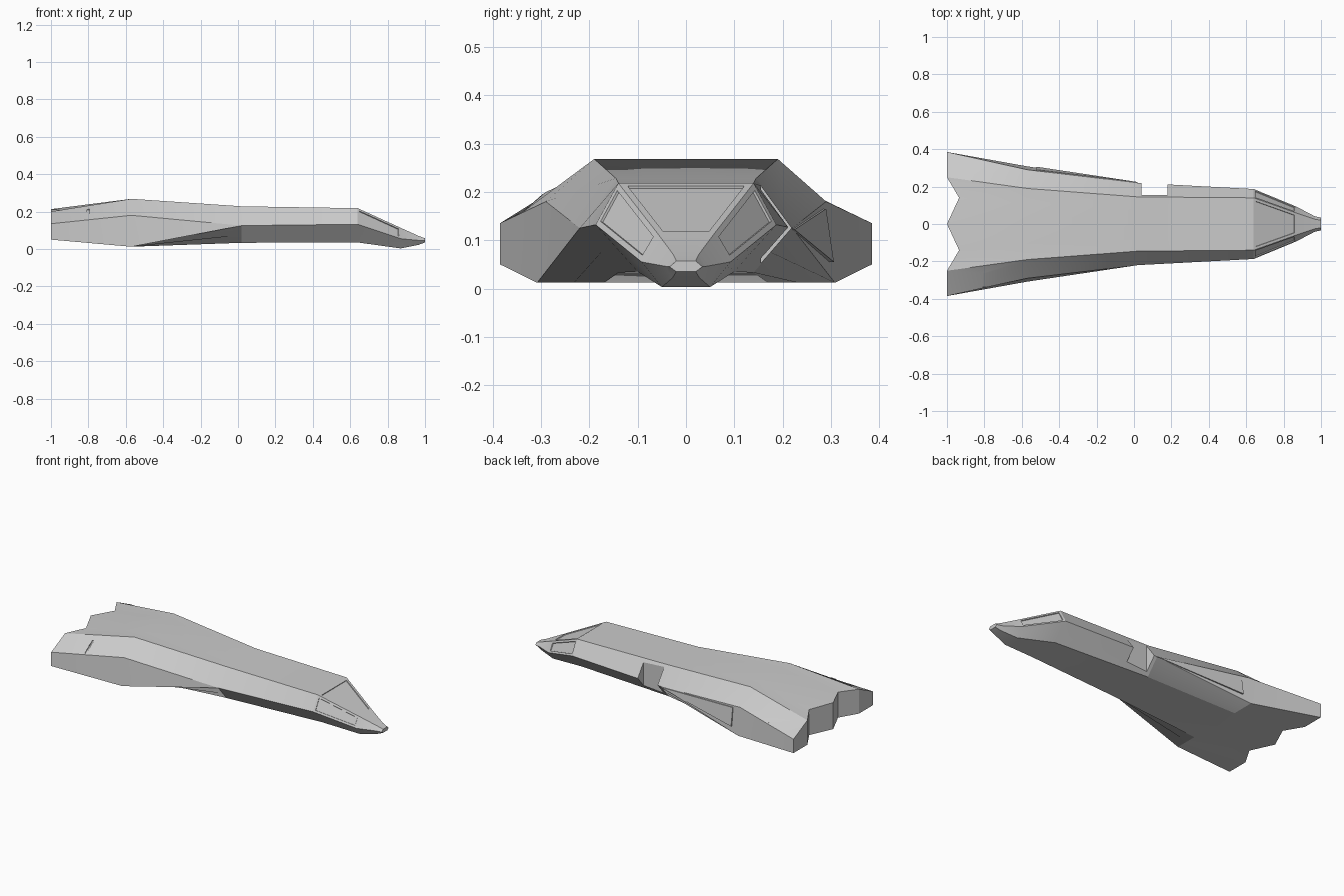
import bpy, bmesh, math
from mathutils import Vector

if "Cube" in bpy.data.objects:
    bpy.data.objects.remove(bpy.data.objects["Cube"])

# x, roof centre z, then half-section (y, z): roof edge, side ridge, lower edge, belly edge
STATIONS = [
    (-1.00, .213, (.25, .20), (.385, .135), (.385, .05), (.14, .05)),
    (-.57, .268, (.19, .268), (.29, .18), (.308, .012), (.17, .012)),
    (.02, .228, (.145, .228), (.22, .125), (.22, .125), (.14, .033)),
    (.64, .218, (.14, .218), (.187, .132), (.187, .132), (.10, .035)),
    (.87, .113, (.058, .113), (.092, .055), (.092, .055), (.05, .003)),
    (.965, .070, (.026, .070), (.042, .046), (.042, .046), (.028, .022)),
    (1.00, .057, (.02, .057), (.034, .045), (.034, .045), (.02, .035)),
]


def half_section(i):
    x, cz, t, m, l, b = STATIONS[i]
    n = (t[0] * .56, cz * .5 + t[1] * .5)
    k = tuple(l[j] * .45 + b[j] * .55 for j in (0, 1))
    cols = [(0, cz), n, t, m, l, k, b, (0, b[1])]
    pts = [Vector((x, y, z)) for y, z in cols]
    if i == 0:                      # swallow-tail notches
        pts[1].x = pts[6].x = -.935
    return pts


def make_object(name, bm):
    me = bpy.data.meshes.new(name)
    bm.to_mesh(me)
    bm.free()
    ob = bpy.data.objects.new(name, me)
    bpy.context.collection.objects.link(ob)
    return ob


# Hull lofted through the stations, both sides
bm = bmesh.new()
rings = []
for i in range(len(STATIONS)):
    h = half_section(i)
    ring = h + [Vector((p.x, -p.y, p.z)) for p in h[-2:0:-1]]
    rings.append([bm.verts.new(p) for p in ring])
N = len(rings[0])
faces = {}
for i in range(len(rings) - 1):
    a, b = rings[i], rings[i + 1]
    for j in range(N):
        k = (j + 1) % N
        faces[i, j] = bm.faces.new((a[j], a[k], b[k], b[j]))
bm.faces.new(rings[-1])

# Zigzag stern walls
r = rings[0]
for q in ((0, 1, 6, 7), (1, 2, 5, 6), (2, 3, 4, 5)):
    bm.faces.new([r[j] for j in q])
    bm.faces.new([r[-j % N] for j in reversed(q)])
bmesh.ops.recalc_face_normals(bm, faces=bm.faces)

# Windscreen, side windows and side door track, slightly sunken
nose = 3
for js, th in (((0, 1, N - 2, N - 1), .014), ((2,), .012), ((N - 3,), .012)):
    fs = [faces[nose, j] for j in js]
    bmesh.ops.inset_region(bm, faces=fs, thickness=th, use_even_offset=True)
    bmesh.ops.inset_region(bm, faces=fs, thickness=.001, depth=-.005,
                           use_even_offset=True)
bmesh.ops.remove_doubles(bm, verts=bm.verts, dist=.0004)
bmesh.ops.recalc_face_normals(bm, faces=bm.faces)
hull = make_object("hull", bm)


# Box cutters for the doorway and small vents
def cut(name, loc, size, rot=(0, 0, 0)):
    b = bmesh.new()
    bmesh.ops.create_cube(b, size=1)
    bmesh.ops.scale(b, vec=size, verts=b.verts)
    ob = make_object(name, b)
    ob.location, ob.rotation_euler = loc, rot
    ob.hide_render = True
    ob.hide_set(True)
    mod = hull.modifiers.new(name, 'BOOLEAN')
    mod.object, mod.operation, mod.solver = ob, 'DIFFERENCE', 'EXACT'


cut("doorway_cutter", (.11, .255, .127), (.14, .2, .18))
for s in (1, -1):
    cut("side_vent_cutter", (-.80, s * .305, .195), (.012, .09, .03),
        (s * -.6, 0, 0))

# Raised door panel, slid back along the left flank
bm = bmesh.new()
outline = [(.02, .2215, .122), (-.52, .287, .165), (-.52, .303, .055)]
inner = [bm.verts.new((x, y - .012, z)) for x, y, z in outline]
outer = [bm.verts.new((x, y + .003, z)) for x, y, z in outline]
bm.faces.new(inner)
bm.faces.new(outer[::-1])
for j in range(3):
    k = (j + 1) % 3
    bm.faces.new((inner[j], outer[j], outer[k], inner[k]))
bmesh.ops.recalc_face_normals(bm, faces=bm.faces)
make_object("sliding_door", bm)

# Soft shading over the gently curved roof, crisp chines
bpy.context.view_layer.objects.active = hull
hull.select_set(True)
bpy.ops.object.shade_smooth_by_angle(angle=math.radians(18))
